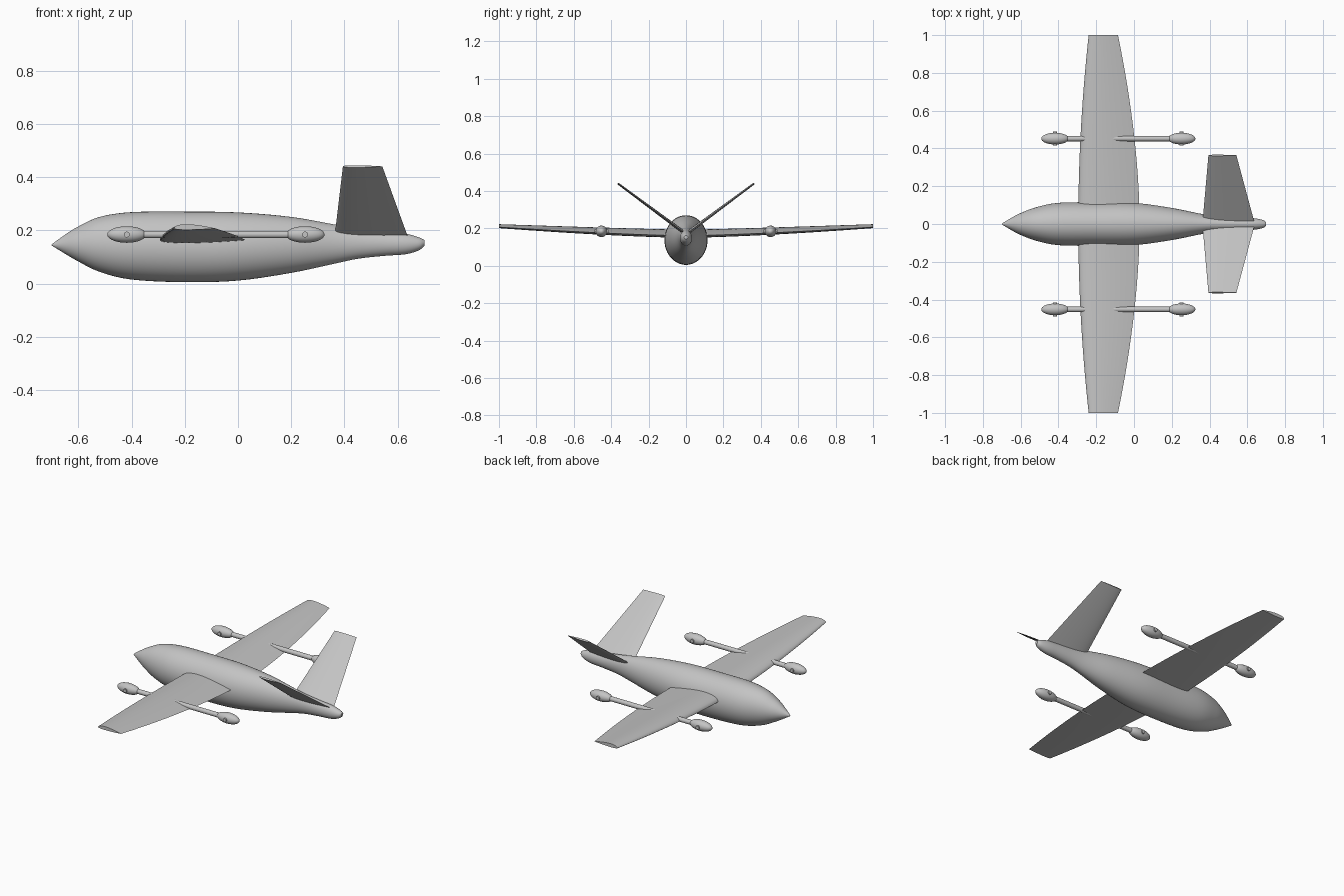
import bpy, bmesh, math
from mathutils import Vector

default_cube = bpy.data.objects.get("Cube")
if default_cube:
    bpy.data.objects.remove(default_cube, do_unlink=True)

grey = bpy.data.materials.new("light grey")
grey.use_nodes = True
colour = (0.55, 0.55, 0.55, 1)
grey.diffuse_color = colour
grey.node_tree.nodes["Principled BSDF"].inputs["Base Color"].default_value = colour


def loft(name, rings, angle=35):
    """Skin a list of equal-length closed rings and cap both ends."""
    bm = bmesh.new()
    loops = [[bm.verts.new(point) for point in ring] for ring in rings]
    count = len(loops[0])
    for first, second in zip(loops, loops[1:]):
        for i in range(count):
            j = (i + 1) % count
            bm.faces.new((first[i], first[j], second[j], second[i]))
    bm.faces.new(loops[0])
    bm.faces.new(loops[-1])
    bmesh.ops.recalc_face_normals(bm, faces=bm.faces)
    mesh = bpy.data.meshes.new(name)
    bm.to_mesh(mesh)
    bm.free()
    mesh.materials.append(grey)
    part = bpy.data.objects.new(name, mesh)
    bpy.context.collection.objects.link(part)
    bpy.ops.object.select_all(action="DESELECT")
    part.select_set(True)
    bpy.context.view_layer.objects.active = part
    bpy.ops.object.shade_smooth_by_angle(angle=math.radians(angle))
    return part


def smooth_stations(stations, steps):
    """Pass a smooth curve through the stations."""
    points = [Vector(s) for s in stations]
    points = [points[0]] + points + [points[-1]]
    result = []
    for a, b, c, d in zip(points, points[1:], points[2:], points[3:]):
        for k in range(steps):
            t = k / steps
            result.append(b + (c - a) * t / 2 + (a * 2 - b * 5 + c * 4 - d) * t * t / 2
                          + (b * 3 - a - c * 3 + d) * t ** 3 / 2)
    return result + [points[-1]]


def ellipse_x(x, y, z, ry, rz, count):
    turns = [math.tau * i / count for i in range(count)]
    return [(x, y + ry * math.cos(a), z + rz * math.sin(a)) for a in turns]


def airfoil(chord, upper, lower, count=16):
    """Closed (distance along chord, height) outline, trailing edge first."""
    def height(t):
        return 2 * (1.4845 * t ** 0.5 - 0.63 * t - 1.758 * t * t
                    + 1.4215 * t ** 3 - 0.518 * t ** 4)
    steps = [(1 + math.cos(math.pi * i / count)) / 2 for i in range(count + 1)]
    top = [(t * chord, height(t) * upper * chord) for t in steps]
    bottom = [(t * chord, -height(t) * lower * chord) for t in steps[-2:0:-1]]
    return top + bottom


# Fuselage: x, bottom z, top z, half width
body = [(-0.7, 0.143, 0.147, 0.002), (-0.65, 0.112, 0.183, 0.032),
        (-0.6, 0.083, 0.214, 0.058), (-0.52, 0.044, 0.25, 0.088),
        (-0.4, 0.015, 0.268, 0.112), (-0.2, 0.005, 0.27, 0.115),
        (0, 0.011, 0.267, 0.112), (0.2, 0.04, 0.25, 0.085),
        (0.36, 0.074, 0.222, 0.053), (0.45, 0.093, 0.207, 0.041),
        (0.55, 0.104, 0.195, 0.035), (0.63, 0.11, 0.187, 0.031),
        (0.68, 0.125, 0.173, 0.022), (0.7, 0.142, 0.163, 0.01)]
loft("fuselage", [ellipse_x(x, 0, (low + top) / 2, half, (top - low) / 2, 48)
                  for x, low, top, half in smooth_stations(body, 5)])

# Wing: one curved span with gentle dihedral and a bowed trailing edge
wing_rings = []
for i in range(-20, 21):
    y = i / 20
    s = abs(y)
    lead = -0.295 + 0.055 * s ** 2
    trail = 0.03 - 0.115 * s ** 1.8
    z = 0.161 + 0.046 * s ** 1.4
    wing_rings.append([(lead + u, y, z + h)
                       for u, h in airfoil(trail - lead, 0.1, 0.035)])
loft("wing", wing_rings)

# Pods are round at both ends; booms, pods and motor pegs repeat per side
for side, label in ((1, "left"), (-1, "right")):
    # V-tail fin
    across = Vector((0, -0.6 * side, 0.8))
    fin_rings = []
    for lead, trail, y, z in ((0.362, 0.64, 0, 0.17), (0.394, 0.542, 0.364, 0.44)):
        fin_rings.append([Vector((lead + u, y * side, z)) + across * h
                          for u, h in airfoil(trail - lead, 0.035, 0.035)])
    loft(label + "_tail_fin", fin_rings)

    y, z = 0.452 * side, 0.184
    loft(label + "_boom", [ellipse_x(x, y, z, 0.014, 0.014, 24) for x in (-0.4, 0.23)])
    for x, place in ((-0.418, "front"), (0.252, "rear")):
        pod_rings = []
        for k in range(21):
            a = math.pi * (0.02 + 0.96 * k / 20)
            r = 0.031 * math.sin(a)
            pod_rings.append(ellipse_x(x - 0.073 * math.cos(a), y, z, r, r, 24))
        loft(f"{label}_{place}_pod", pod_rings, 60)
        turns = [math.tau * i / 20 for i in range(20)]
        loft(f"{label}_{place}_peg",
             [[(x + 0.011 * math.cos(a), y + end, z + 0.011 * math.sin(a)) for a in turns]
              for end in (-0.037, 0.037)])
